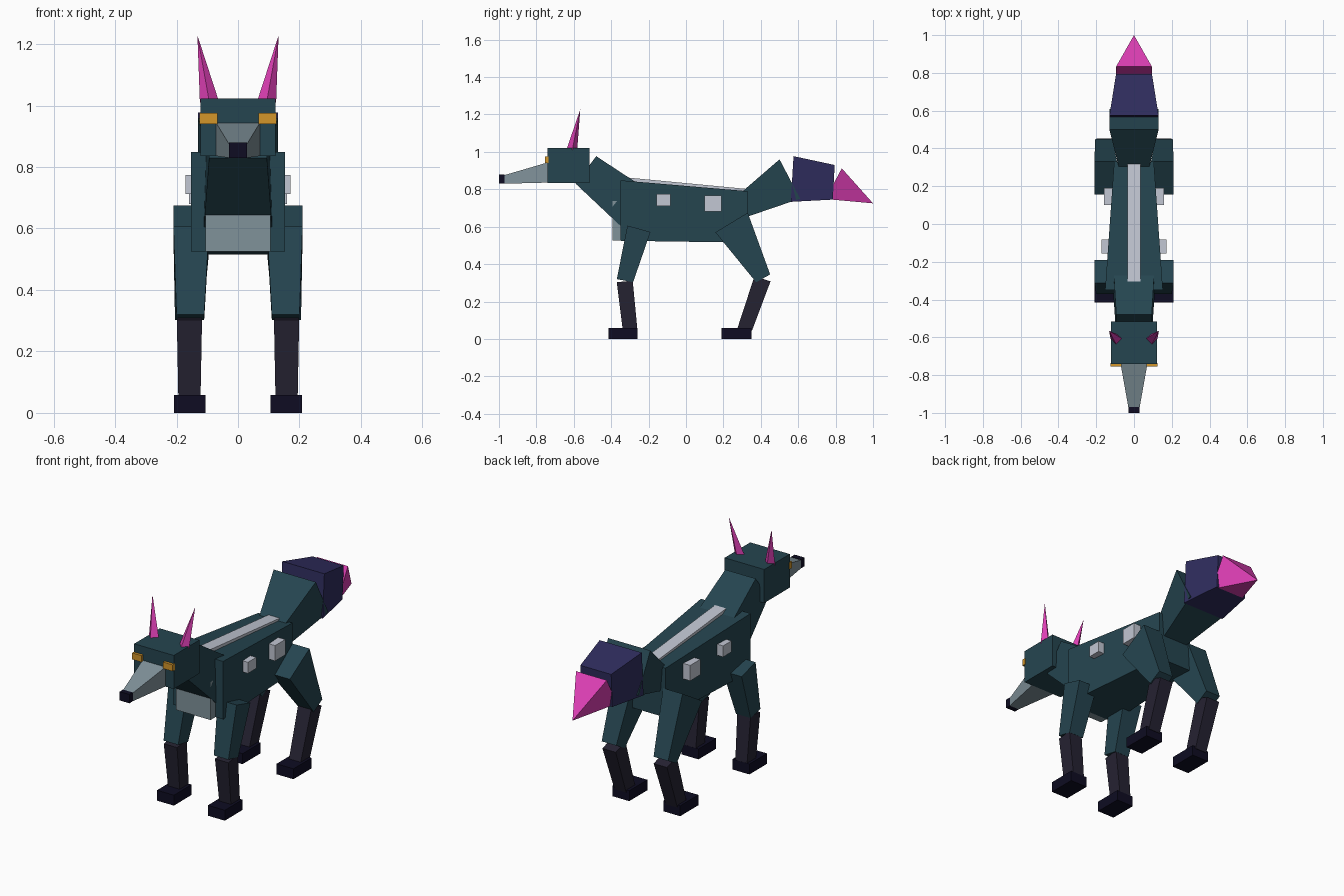
import bpy
import bmesh

cube = bpy.data.objects.get("Cube")
if cube:
    bpy.data.objects.remove(cube, do_unlink=True)


def linear(c):
    c /= 255
    return c / 12.92 if c <= 0.04045 else ((c + 0.055) / 1.055) ** 2.4


def material(name, r, g, b):
    m = bpy.data.materials.new(name)
    m.use_nodes = True
    colour = (linear(r), linear(g), linear(b), 1)
    m.diffuse_color = colour
    m.node_tree.nodes["Principled BSDF"].inputs["Base Color"].default_value = colour
    return m


teal = material("dark teal", 37, 69, 80)
grey = material("slate grey", 128, 146, 154)
silver = material("pale silver", 194, 199, 211)
purple = material("deep purple", 47, 45, 94)
charcoal = material("charcoal", 37, 34, 50)
ink = material("near black", 14, 12, 34)
amber = material("amber", 212, 150, 42)
pink = material("hot pink", 222, 63, 181)


def finish(name, bm, mat):
    bmesh.ops.recalc_face_normals(bm, faces=bm.faces)
    mesh = bpy.data.meshes.new(name)
    bm.to_mesh(mesh)
    bm.free()
    mesh.materials.append(mat)
    obj = bpy.data.objects.new(name, mesh)
    bpy.context.collection.objects.link(obj)


def taper(name, mat, start, end, w0, w1, x0=0, x1=None):
    """Tapered block between two end faces, each given as (y, z) top and bottom."""
    x1 = x0 if x1 is None else x1
    bm = bmesh.new()
    rings = []
    for (top, bottom), w, x in ((start, w0, x0), (end, w1, x1)):
        rings.append([bm.verts.new((x + s * w, *p))
                      for p, s in ((top, -1), (top, 1), (bottom, 1), (bottom, -1))])
    a, b = rings
    bm.faces.new(a)
    bm.faces.new(b[::-1])
    for i in range(4):
        j = (i + 1) % 4
        bm.faces.new((a[i], b[i], b[j], a[j]))
    finish(name, bm, mat)


def box(name, mat, y0, y1, z0, z1, w, x=0):
    taper(name, mat, ((y0, z1), (y0, z0)), ((y1, z1), (y1, z0)), w, w, x)


def pyramid(name, mat, base, apex):
    bm = bmesh.new()
    ring = [bm.verts.new(p) for p in base]
    tip = bm.verts.new(apex)
    bm.faces.new(ring)
    for i in range(4):
        bm.faces.new((ring[i], ring[(i + 1) % 4], tip))
    finish(name, bm, mat)


# Torso, chest and back stripe
taper("body", teal, ((-.35, .848), (-.35, .525)), ((.33, .79), (.33, .515)), .153, .105)
box("chest_plate", grey, -.393, -.34, .525, .737, .106)
taper("back_stripe", silver, ((-.305, .862), (-.305, .82)), ((.325, .802), (.325, .77)), .035, .035)

# Neck, head and muzzle
taper("neck", teal, ((-.48, .977), (-.59, .83)), ((-.18, .78), (-.335, .59)), .094, .112)
box("head", teal, -.74, -.515, .835, 1.022, .122)
taper("snout", grey, ((-.97, .876), (-.97, .83)), ((-.735, .945), (-.735, .836)), .03, .072)
box("nose", ink, -1, -.97, .83, .879, .03)

# Tail
taper("tail_base", teal, ((.28, .77), (.335, .656)), ((.50, .96), (.61, .75)), .075, .13)
taper("tail_middle", purple, ((.575, .977), (.56, .733)), ((.795, .93), (.785, .745)), .13, .095)
pyramid("tail_tip", pink,
        [(-.095, .833, .912), (.095, .833, .912), (.095, .745, .748), (-.095, .745, .748)],
        (0, 1, .725))

for side, s in (("left", 1), ("right", -1)):
    # Eyes and ears
    box("eye_" + side, amber, -.755, -.735, .94, .976, .029, s * .096)
    pyramid("ear_" + side, pink,
            [(s * .061, -.608, 1.01), (s * .093, -.582, 1.01),
             (s * .124, -.608, 1.01), (s * .093, -.64, 1.01)],
            (s * .132, -.565, 1.228))

    # Flank plates
    box("front_flank_plate_" + side, silver, -.157, -.083, .712, .774, .025, s * .146)
    box("rear_flank_plate_" + side, silver, .10, .19, .68, .766, .025, s * .134)

    # Front leg
    taper("front_thigh_" + side, teal, ((-.313, .606), (-.19, .572)), ((-.37, .32), (-.283, .303)),
          .058, .045, s * .152, s * .155)
    taper("front_shin_" + side, charcoal, ((-.37, .303), (-.285, .312)), ((-.338, .045), (-.26, .052)),
          .041, .036, s * .158)
    box("front_foot_" + side, ink, -.415, -.26, 0, .058, .052, s * .157)

    # Rear leg
    taper("rear_thigh_" + side, teal, ((.157, .57), (.33, .675)), ((.375, .303), (.45, .345)),
          .06, .045, s * .15, s * .16)
    taper("rear_shin_" + side, charcoal, ((.366, .335), (.452, .308)), ((.275, .057), (.353, .045)),
          .041, .036, s * .158)
    box("rear_foot_" + side, ink, .19, .35, 0, .058, .052, s * .157)
